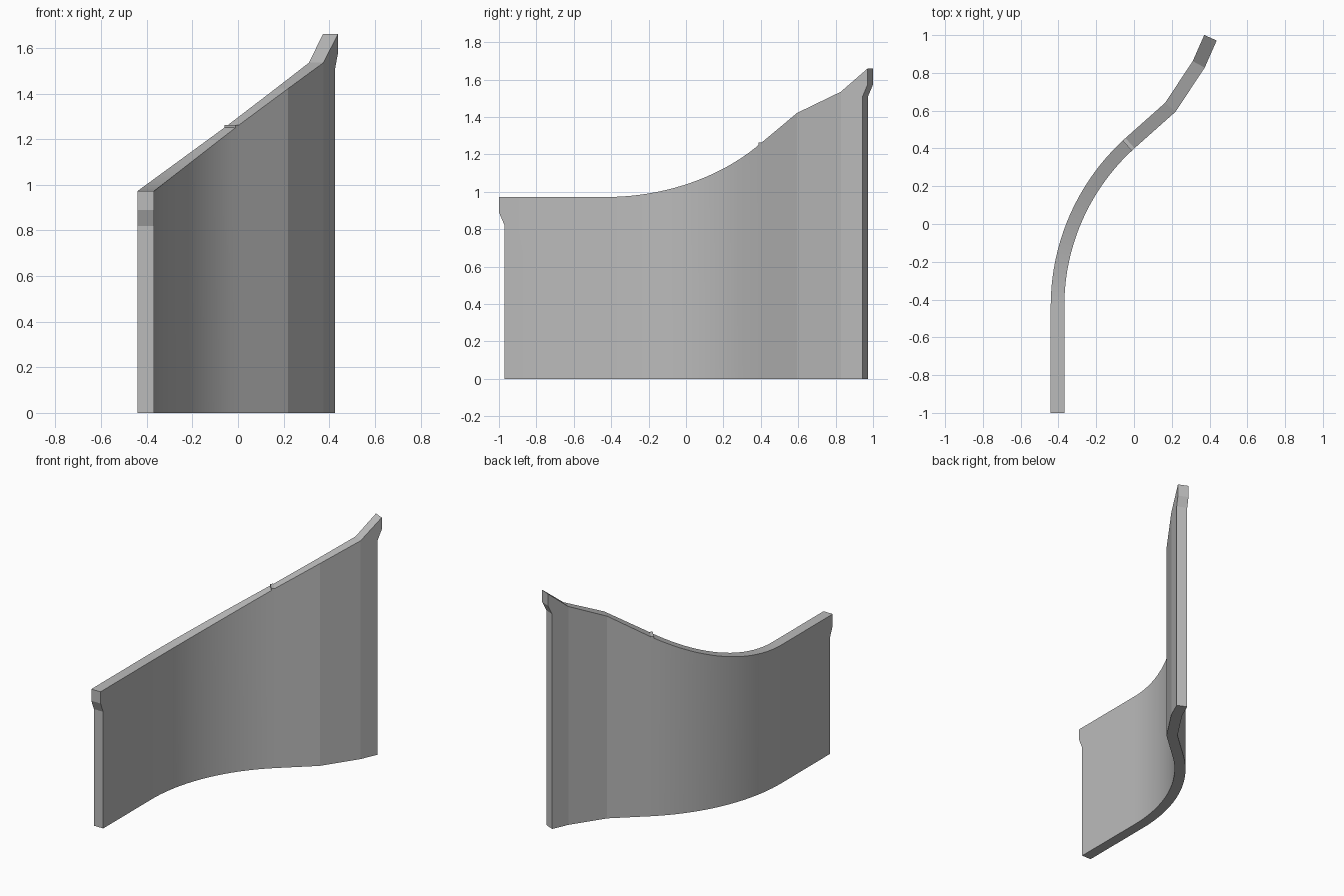
import bpy, bmesh, math
from mathutils import Vector

cube = bpy.data.objects.get("Cube")
if cube:
    bpy.data.objects.remove(cube, do_unlink=True)

HALF = 0.036      # half the wall thickness
LIP = 0.03        # overhang of the top at the free ends

grey = bpy.data.materials.new("wall grey")
grey.use_nodes = True
colour = (0.5, 0.5, 0.5, 1)
grey.diffuse_color = colour
grey.node_tree.nodes["Principled BSDF"].inputs["Base Color"].default_value = colour


def section(x, y, heading, profile, miter=0):
    """Cross-section of the wall: profile lists (shift along wall, z) upwards."""
    along = Vector((math.sin(heading), math.cos(heading), 0))
    across = Vector((along.y, -along.x, 0)) * HALF / math.cos(miter)
    mid = Vector((x, y, 0))
    return [[mid + along * s + across * side + Vector((0, 0, z)) for s, z in profile]
            for side in (-1, 1)]


def build_panel(name, sections):
    bm = bmesh.new()
    cols = [[[bm.verts.new(p) for p in side] for side in sec] for sec in sections]
    for (a0, a1), (b0, b1) in zip(cols, cols[1:]):
        bm.faces.new(a0 + b0[::-1])                      # outer face
        bm.faces.new(a1 + b1[::-1])                      # inner face
        bm.faces.new((a0[-1], b0[-1], b1[-1], a1[-1]))   # sloping top
        bm.faces.new((a0[0], b0[0], b1[0], a1[0]))       # underside
    for left, right in (cols[0], cols[-1]):              # end caps
        for i in range(len(left) - 1):
            bm.faces.new((left[i], left[i + 1], right[i + 1], right[i]))
    bmesh.ops.recalc_face_normals(bm, faces=bm.faces)
    mesh = bpy.data.meshes.new(name)
    bm.to_mesh(mesh)
    bm.free()
    mesh.materials.append(grey)
    obj = bpy.data.objects.new(name, mesh)
    bpy.context.collection.objects.link(obj)
    bpy.ops.object.select_all(action='DESELECT')
    obj.select_set(True)
    bpy.context.view_layer.objects.active = obj
    bpy.ops.object.shade_smooth_by_angle(angle=math.radians(8))


def lip_profile(top, low, high, direction):
    return [(LIP * direction, 0), (LIP * direction, low), (0, high), (0, top)]


X0, Z0, RISE = -0.405, 0.972, 0.753
top_at = lambda x: Z0 + RISE * (x - X0)

# Front panel: a straight run, then a smooth arc
R, SWEEP, STEPS, ARC_Y = 1.16, math.radians(48), 20, -0.434
front = [section(X0, -1, 0, lip_profile(Z0, 0.82, 0.89, 1))]
for i in range(STEPS + 1):
    a = SWEEP * i / STEPS
    x, y = X0 + R * (1 - math.cos(a)), ARC_Y + R * math.sin(a)
    front.append(section(x, y, a, [(0, 0), (0, top_at(x))]))
build_panel("front_wall_panel", front)

# Back panel: three straight runs with shallow corners
seam = (x, y)
path = [seam, (0.1925, 0.618), (0.3425, 0.845), (0.405, 0.986)]
runs = [math.atan2(q[0] - p[0], q[1] - p[1]) for p, q in zip(path, path[1:])]
back = [section(*seam, SWEEP, [(0, 0), (0, top_at(x))])]
for (px, py), h0, h1 in zip(path[1:-1], runs, runs[1:]):
    back.append(section(px, py, (h0 + h1) / 2, [(0, 0), (0, top_at(px))], (h0 - h1) / 2))
back.append(section(*path[-1], runs[-1], lip_profile(1.66, 1.51, 1.575, -1)))
build_panel("back_wall_panel", back)

# Small level tab capping the seam
tab = []
for shift in (-0.02, 0):
    tab.append(section(x + shift * math.sin(SWEEP), y + shift * math.cos(SWEEP), SWEEP,
                       [(0, top_at(x) - 0.03), (0, top_at(x) + 0.002)]))
build_panel("seam_tab", tab)
